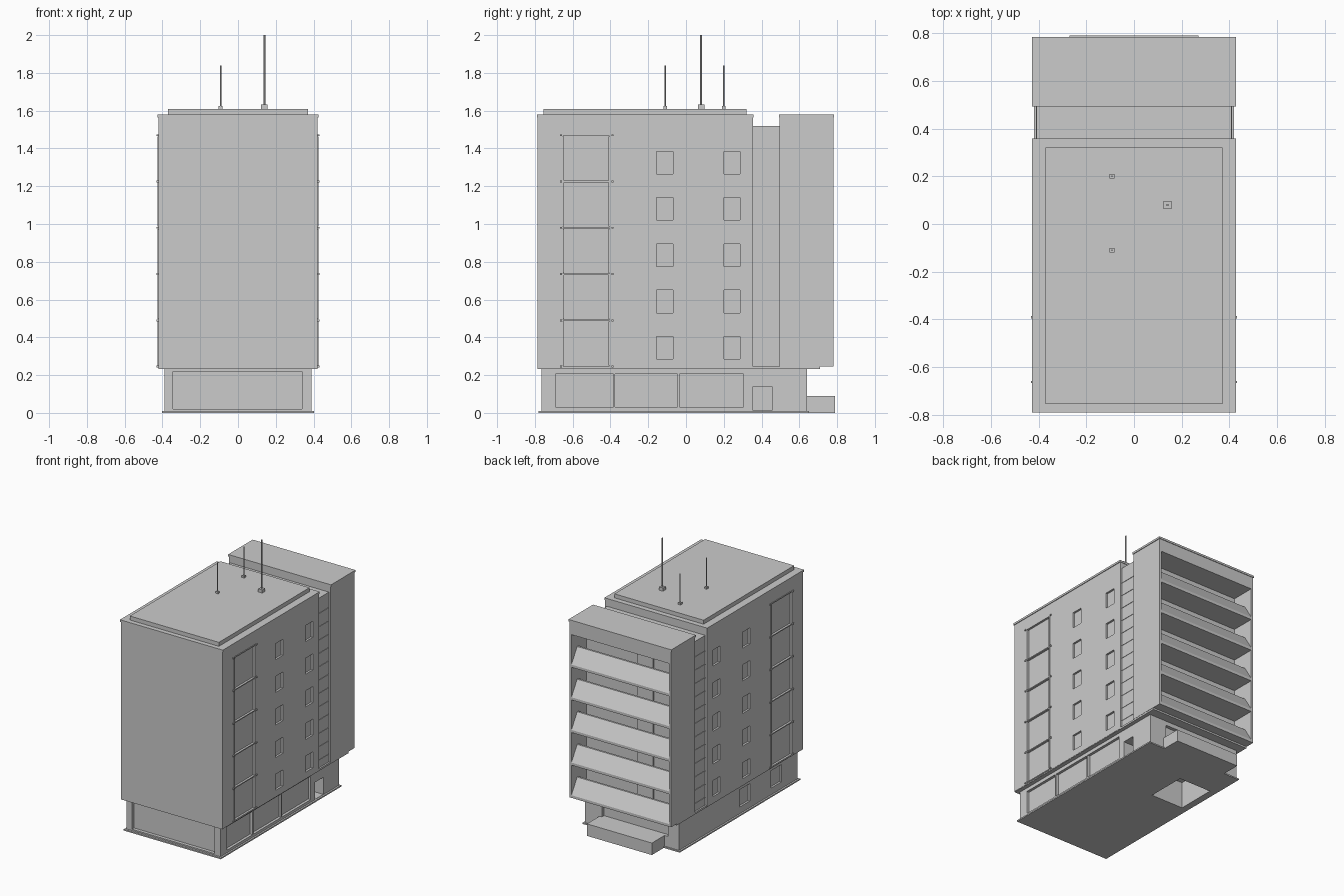
import bpy, bmesh
from mathutils import Matrix, Vector

if "Cube" in bpy.data.objects:
    bpy.data.objects.remove(bpy.data.objects["Cube"])

STOREY = 0.245
Z0 = 0.245
FLOORS = range(5)


def boxes(name, specs):
    """One object from boxes given as (x0, x1, y0, y1, z0, z1)."""
    bm = bmesh.new()
    for x0, x1, y0, y1, z0, z1 in specs:
        m = Matrix.Translation(((x0 + x1) / 2, (y0 + y1) / 2, (z0 + z1) / 2)) @ \
            Matrix.Diagonal((x1 - x0, y1 - y0, z1 - z0, 1))
        bmesh.ops.create_cube(bm, size=1, matrix=m)
    return finish(name, bm)


def finish(name, bm):
    me = bpy.data.meshes.new(name)
    bm.to_mesh(me)
    bm.free()
    ob = bpy.data.objects.new(name, me)
    bpy.context.collection.objects.link(ob)
    return ob


def both_sides(specs):
    return specs + [(-b, -a, *rest) for a, b, *rest in specs]


def cut(ob, specs):
    """Subtract a set of boxes, then discard the cutter."""
    cutter = boxes("cutter", specs)
    cutter.hide_render = True
    mod = ob.modifiers.new("recesses", "BOOLEAN")
    mod.operation, mod.solver, mod.object = "DIFFERENCE", "EXACT", cutter
    bpy.context.view_layer.objects.active = ob
    bpy.ops.object.modifier_apply(modifier=mod.name)
    bpy.data.objects.remove(cutter)


def prism(name, profile, x0, x1):
    """Extrude a (y, z) profile along x."""
    bm = bmesh.new()
    f = bm.faces.new([bm.verts.new((x0, y, z)) for y, z in profile])
    r = bmesh.ops.extrude_face_region(bm, geom=[f])
    bmesh.ops.translate(bm, vec=Vector((x1 - x0, 0, 0)),
                        verts=[g for g in r["geom"] if isinstance(g, bmesh.types.BMVert)])
    bmesh.ops.recalc_face_normals(bm, faces=bm.faces)
    return finish(name, bm)


# Main tower with window strip and small recessed windows
tower = boxes("tower", [(-.422, .422, -.787, .355, .235, 1.57)])
recess = [(.41, .5, -.65, -.405, Z0, Z0 + 5 * STOREY)]
for i in FLOORS:
    z = .285 + i * STOREY
    recess += [(.407, .5, -.155, -.07, z, z + .12), (.407, .5, .2, .285, z, z + .12)]
cut(tower, both_sides(recess))
boxes("tower_coping", [(-.427, .427, -.79, .358, 1.565, 1.58)])
boxes("roof_deck", [(-.37, .37, -.755, .32, 1.58, 1.61)])

# Frames and fixings of the tall window strips
frame, knobs = [], []
for i in range(6):
    z = Z0 + i * STOREY
    frame.append((.405, .426, -.65, -.405, z - .004, z + .004))
    knobs += [(.415, .431, y - .005, y + .005, z - .005, z + .005) for y in (-.662, -.39)]
    if i < 5:
        frame += [(.405, .427, y - .004, y + .004, z + .006, z + STOREY - .006)
                  for y in (-.649, -.406)]
boxes("window_strip_frames", both_sides(frame))
boxes("window_strip_fixings", both_sides(knobs))

# Recessed link with horizontal slats
boxes("stair_link", [(-.408, .408, .35, .5, .235, 1.52)])
boxes("stair_link_slats", both_sides(
    [(.405, .411, .355, .495, .3 + i * .1, .306 + i * .1) for i in range(12)]))

# Rear wing hollowed out for balconies
wing = boxes("balcony_wing", [(-.422, .422, .495, .78, Z0, 1.57)])
cut(wing, [(-.405, .405, .6, .9, Z0 + .02 + i * STOREY, Z0 + (i + 1) * STOREY)
           for i in FLOORS])
boxes("wing_coping", [(-.427, .427, .493, .784, 1.565, 1.58)])

# Leaning parapets and balcony doors
for i in FLOORS:
    z = Z0 + i * STOREY
    prism(f"balcony_parapet_{i + 1}",
          [(.78, z), (.78, z + .02), (.712, z + .13), (.697, z + .13), (.755, z + .02), (.755, z)],
          -.406, .406)
boxes("balcony_doors", [(-.155, -.02, .59, .612, Z0 + .02 + i * STOREY, Z0 + .2 + i * STOREY)
                        for i in FLOORS])

# Soffit slab and ground floor with shopfront recesses
boxes("soffit", [(-.42, .42, -.787, .71, .232, .246)])
ground = boxes("ground_floor", [(-.39, .39, -.765, .64, 0, .235)])
cut(ground, [
    (-.345, .34, -.9, -.74, .02, .22),
    (.37, .5, -.69, -.385, .03, .205), (.37, .5, -.375, -.045, .03, .205),
    (.37, .5, -.035, .305, .03, .205),
    (.28, .5, .355, .455, .012, .14),
    (-.5, -.375, -.2, -.08, .06, .19), (-.5, -.375, -.578, -.45, .06, .19),
    (-.3, .25, .615, .8, .09, .2),
    (-.35, -.08, .1, .4, -.1, .2),
])

# Base plate with stairwell opening, and the rear step
base = boxes("base_plate", [(-.403, .403, -.78, .65, 0, .01)])
cut(base, [(-.35, -.08, .1, .4, -.1, .1)])
boxes("rear_step", [(-.27, .27, .63, .79, 0, .09)])

# Roof masts
for n, (x, y, top, w) in enumerate([(-.092, .2, 1.84, .01), (-.092, -.11, 1.84, .01),
                                    (.14, .08, 2.0, .017)], 1):
    boxes(f"mast_foot_{n}", [(x - w, x + w, y - w, y + w, 1.605, 1.61 + w * 1.4)])
    bm = bmesh.new()
    r = .0035 if n < 3 else .005
    bmesh.ops.create_cone(bm, cap_ends=True, segments=8, radius1=r, radius2=r, depth=top - 1.61,
                          matrix=Matrix.Translation((x, y, (top + 1.61) / 2)))
    finish(f"mast_{n}", bm)
